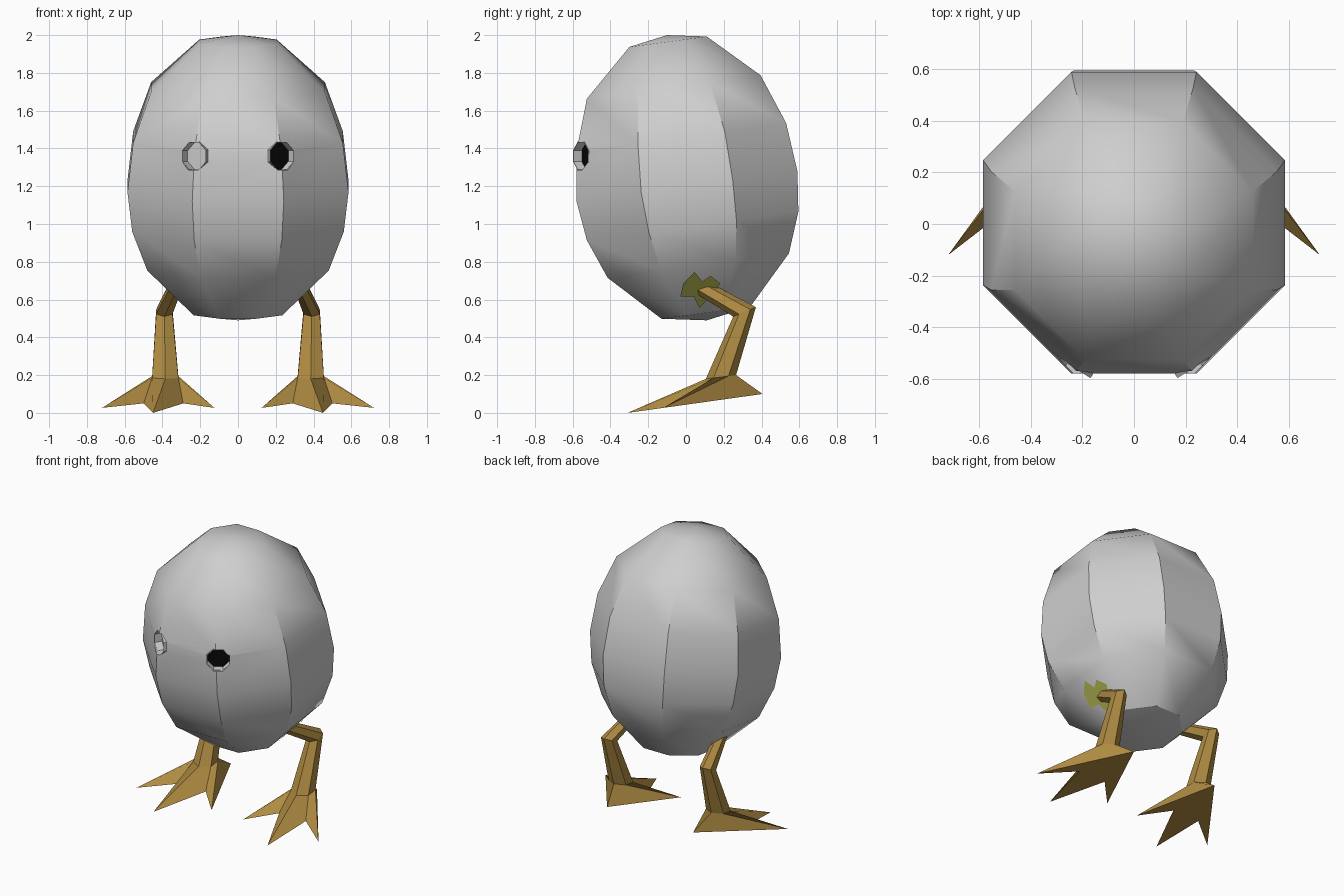
import bpy, bmesh, math
from mathutils import Vector
from mathutils.bvhtree import BVHTree

if "Cube" in bpy.data.objects:
    bpy.data.objects.remove(bpy.data.objects["Cube"])


def material(name, rgb):
    m = bpy.data.materials.new(name)
    m.diffuse_color = (*rgb, 1)
    m.use_nodes = True
    m.node_tree.nodes["Principled BSDF"].inputs["Base Color"].default_value = m.diffuse_color
    return m


SHELL = material("shell_grey", (0.62, 0.62, 0.62))
BLACK = material("black", (0.002, 0.002, 0.002))
OCHRE = material("leg_ochre", (0.43, 0.26, 0.055))
OLIVE = material("hip_olive", (0.48, 0.48, 0.09))


def make(name, bm, *mats):
    bmesh.ops.recalc_face_normals(bm, faces=bm.faces)
    me = bpy.data.meshes.new(name)
    bm.to_mesh(me)
    bm.free()
    for m in mats:
        me.materials.append(m)
    ob = bpy.data.objects.new(name, me)
    bpy.context.collection.objects.link(ob)
    return ob


def loft(bm, rings, ends=(True, True)):
    """Skin between rings of equal point count, capping the chosen ends."""
    vs = [[bm.verts.new(p) for p in r] for r in rings]
    n = len(vs[0])
    for a, b in zip(vs, vs[1:]):
        for i in range(n):
            j = (i + 1) % n
            bm.faces.new((a[i], a[j], b[j], b[i]))
    caps = [bm.faces.new(r) for r, e in ((vs[0], ends[0]), (vs[-1], ends[1])) if e]
    return vs, caps


def ring(c, u, v, n, start=0.0):
    c, u, v = Vector(c), Vector(u), Vector(v)
    return [c + u * math.cos(start + 2 * math.pi * i / n)
            + v * math.sin(start + 2 * math.pi * i / n) for i in range(n)]


# Egg body: tilted octagonal rings as (centre y, centre z, flat-to-flat radius)
LEVELS = [(-0.095, 1.965, 0.205), (-0.065, 1.725, 0.46), (-0.025, 1.46, 0.555),
          (0.005, 1.20, 0.585), (0.035, 0.99, 0.56), (0.065, 0.78, 0.48),
          (0.105, 0.53, 0.235)]
bm = bmesh.new()
k = 1 / math.cos(math.pi / 8)
rows, _ = loft(bm, [ring((0, y, z), (r * k, 0, 0), (0, r * k, r * k * 0.135), 8, math.pi / 8)
                    for y, z, r in LEVELS], (False, False))
for row, tip in ((rows[0], (0, -0.10, 2.0)), (rows[-1], (0, 0.11, 0.49))):
    t = bm.verts.new(tip)
    for i in range(8):
        bm.faces.new((row[i], row[(i + 1) % 8], t))
bmesh.ops.recalc_face_normals(bm, faces=bm.faces)
tree = BVHTree.FromBMesh(bm)
egg = make("egg_body", bm, SHELL)

# Eye sockets: octagonal holes with a lining and a recessed floor
for s, side, floor in ((1, "right", BLACK), (-1, "left", SHELL)):
    axis = Vector((s * 0.53, -0.85, 0))
    across = Vector((0.85, s * 0.53, 0))
    mid = Vector((s * 0.233, -0.557, 1.36))

    def eye_ring(d, r):
        return ring(mid + axis * d, across * r, (0, 0, r), 8, math.pi / 8)

    bm = bmesh.new()
    loft(bm, [eye_ring(-0.07, 0.08), eye_ring(0.1, 0.08)])
    cutter = make("eye_cutter_" + side, bm)
    cutter.hide_render = True
    cut = egg.modifiers.new("socket_" + side, 'BOOLEAN')
    cut.operation = 'DIFFERENCE'
    cut.solver = 'EXACT'
    cut.object = cutter
    bpy.context.view_layer.objects.active = egg
    bpy.ops.object.modifier_apply(modifier=cut.name)
    bpy.data.objects.remove(cutter)

    bm = bmesh.new()
    _, caps = loft(bm, [eye_ring(-0.05, 0.076), eye_ring(0, 0.078),
                        eye_ring(0, 0.082), eye_ring(-0.06, 0.082)], (True, False))
    caps[0].material_index = 1
    make("eye_socket_" + side, bm, SHELL, floor)

bpy.ops.object.select_all(action='DESELECT')
egg.select_set(True)
bpy.context.view_layer.objects.active = egg
bpy.ops.object.shade_smooth_by_angle(angle=math.radians(35))

# Legs: thigh, shin and three-toed foot lofted as one six-sided skin
for s, side in ((1, "right"), (-1, "left")):
    a = math.pi / 2
    rings = [ring((0.325, 0.045, 0.685), (-0.037, 0, 0), (0, 0.02, 0.035), 6, a),
             ring((0.39, 0.31, 0.535), (-0.05, 0, 0), (0, 0.06, 0.025), 6, a),
             ring((0.385, 0.185, 0.19), (-0.08, 0, 0), (0, 0.08, 0.01), 6, a)]
    # heel, outer toe, gap, front toe, gap, inner toe on a sloping sole
    sole = [(0.34, 0.405), (0.72, -0.12), (0.50, 0.05),
            (0.45, -0.31), (0.29, 0.05), (0.125, -0.12)]
    rings.append([Vector((x, y, (y + 0.31) * 0.14)) for x, y in sole])
    bm = bmesh.new()
    loft(bm, [[(p.x * s, p.y, p.z) for p in r] for r in rings])
    make("leg_" + side, bm, OCHRE)

# Jagged patch around the right hip, laid onto the shell
PATCH = [(-0.03, 0.62), (-0.015, 0.69), (0.045, 0.75), (0.085, 0.70), (0.13, 0.73),
         (0.18, 0.69), (0.14, 0.63), (0.07, 0.56), (0.04, 0.62)]


def on_shell(y, z):
    hit = tree.ray_cast(Vector((2, y, z)), Vector((-1, 0, 0)))
    return hit[0] + hit[1] * 0.006


bm = bmesh.new()
hub = bm.verts.new(on_shell(0.075, 0.66))
edge = [bm.verts.new(on_shell(y, z)) for y, z in PATCH]
for i in range(len(edge)):
    bm.faces.new((hub, edge[i - 1], edge[i]))
patch = make("hip_patch", bm, OLIVE)
if patch.data.polygons[0].normal.x < 0:
    patch.data.flip_normals()
